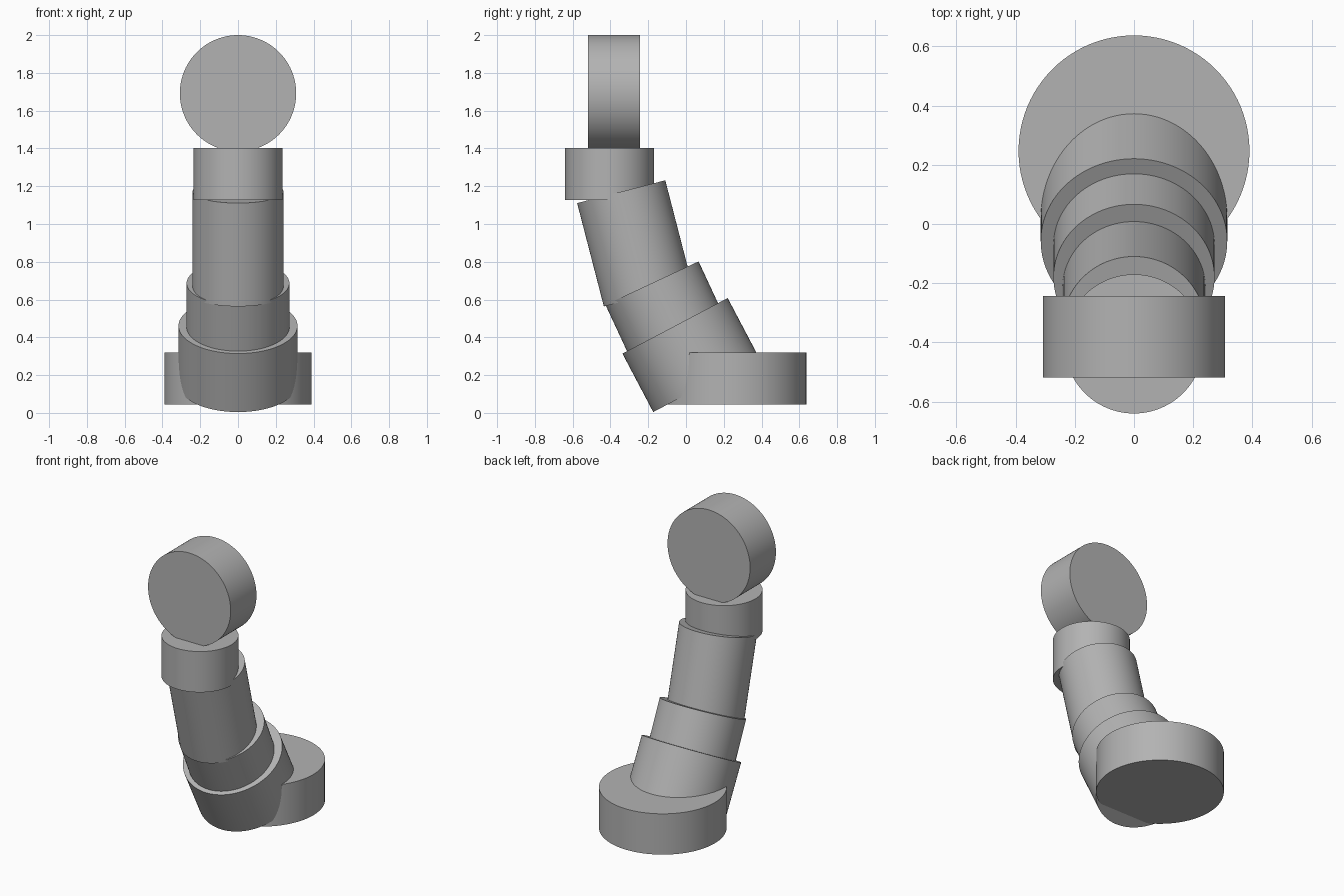
import bpy
import math
from mathutils import Matrix, Vector

cube = bpy.data.objects.get("Cube")
if cube:
    bpy.data.objects.remove(cube, do_unlink=True)

# Single plain grey
grey = bpy.data.materials.new("plain_grey")
grey.use_nodes = True
colour = (0.45, 0.45, 0.45, 1)
grey.diffuse_color = colour
grey.node_tree.nodes["Principled BSDF"].inputs["Base Color"].default_value = colour


def drum(name, radius, length, top, tilt):
    """Cylinder hung below the centre of its top face, leaning to the front by tilt degrees."""
    angle = math.radians(tilt)
    axis = Matrix.Rotation(angle, 3, "X") @ Vector((0, 0, 1))
    centre = Vector((0, *top)) - axis * length / 2
    bpy.ops.mesh.primitive_cylinder_add(vertices=96, radius=radius, depth=length,
                                        location=centre, rotation=(angle, 0, 0))
    obj = bpy.context.object
    obj.name = name
    obj.data.materials.append(grey)
    bpy.ops.object.shade_smooth_by_angle(angle=math.radians(30))


# Flat foot, leaning stack of segments, upright collar, disc head
drum("base", 0.39, 0.275, (0.247, 0.32), 0)
drum("lower_segment", 0.315, 0.35, (-0.058, 0.461), 27.8)
drum("middle_segment", 0.272, 0.3, (-0.18, 0.687), 25)
drum("upper_segment", 0.241, 0.565, (-0.343, 1.171), 14.5)
drum("collar", 0.235, 0.275, (-0.405, 1.402), 0)
drum("head_disc", 0.308, 0.275, (-0.518, 1.692), 90)
